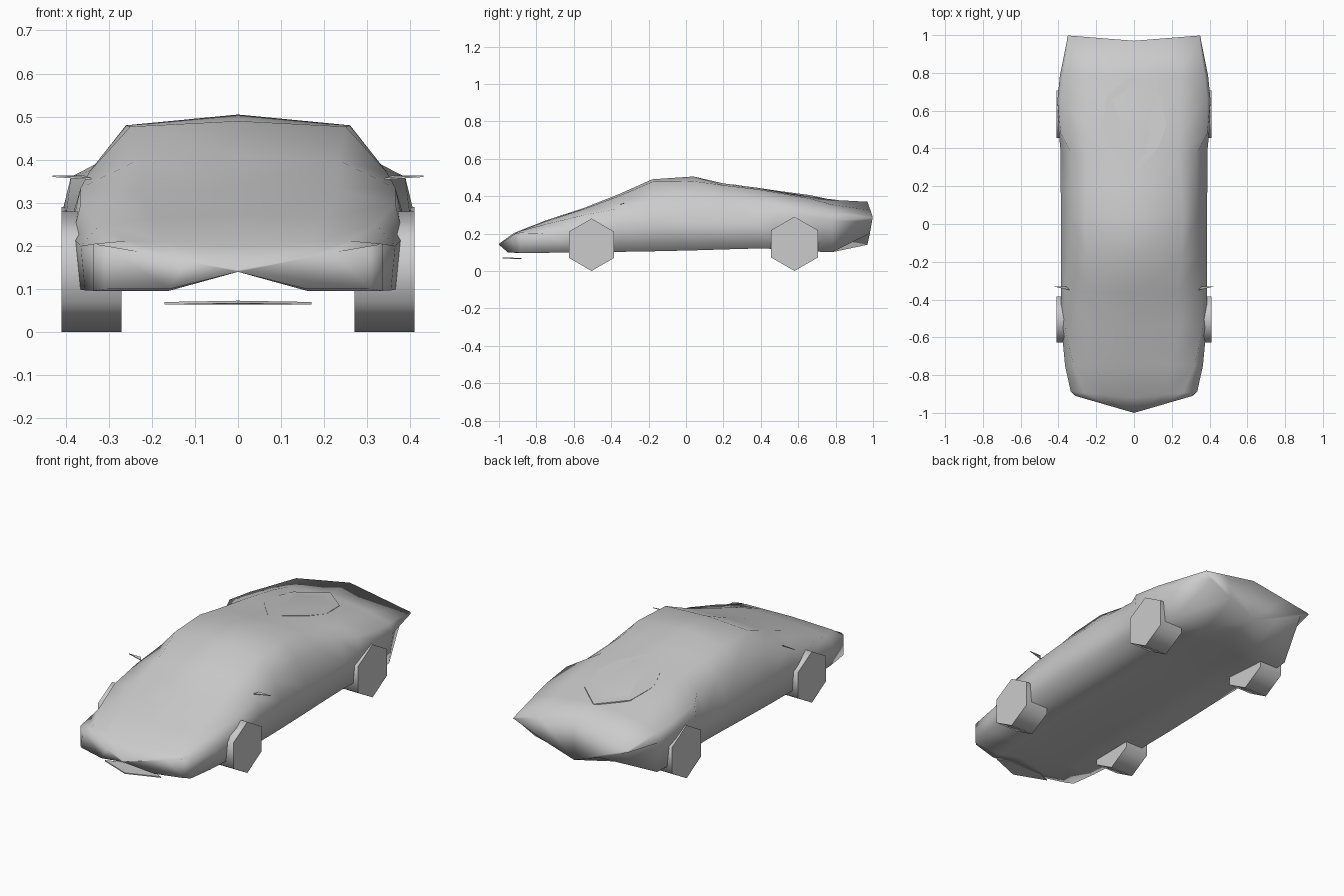
import bpy
import bmesh
import math
from mathutils import Vector

default_cube = bpy.data.objects.get("Cube")
if default_cube:
    bpy.data.objects.remove(default_cube, do_unlink=True)

# One painted grey for the whole car
paint = bpy.data.materials.new("light grey paint")
paint.use_nodes = True
grey = (0.6, 0.6, 0.6, 1)
paint.diffuse_color = grey
paint.node_tree.nodes["Principled BSDF"].inputs["Base Color"].default_value = grey


def finish(bm, name, angle, mirrored=False):
    """Turn a bmesh into a shaded object, optionally mirrored across x."""
    bmesh.ops.recalc_face_normals(bm, faces=bm.faces)
    mesh = bpy.data.meshes.new(name)
    bm.to_mesh(mesh)
    bm.free()
    mesh.materials.append(paint)
    obj = bpy.data.objects.new(name, mesh)
    bpy.context.collection.objects.link(obj)
    bpy.ops.object.select_all(action="DESELECT")
    obj.select_set(True)
    bpy.context.view_layer.objects.active = obj
    if mirrored:
        mirror = obj.modifiers.new("mirror", "MIRROR")
        mirror.use_clip = True
        bpy.ops.object.modifier_apply(modifier=mirror.name)
    bpy.ops.object.shade_smooth_by_angle(angle=math.radians(angle))
    return obj


def plate(name, outline, thickness=0.006, mirrored=False):
    """Thin slab from a ring of points, thickened downwards."""
    bm = bmesh.new()
    top = [bm.verts.new(p) for p in outline]
    bottom = [bm.verts.new(Vector(p) - Vector((0, 0, thickness))) for p in outline]
    bm.faces.new(top)
    bm.faces.new(bottom)
    for i in range(len(top)):
        j = (i + 1) % len(top)
        bm.faces.new((top[i], top[j], bottom[j], bottom[i]))
    return finish(bm, name, 30, mirrored)


# Body stations from nose to tail: y, sweep of y with x, centre height,
# then x and z of the roof edge, shoulder, waist and sill
stations = [
    (-1, .29, .145, .12, .165, .22, .185, .305, .2, .31, .1),
    (-.92, .1, .203, .16, .208, .26, .212, .335, .205, .335, .096),
    (-.75, 0, .27, .2, .265, .32, .25, .365, .2, .355, .097),
    (-.55, 0, .335, .23, .33, .365, .298, .384, .22, .372, .1),
    (-.36, 0, .41, .23, .4, .365, .335, .387, .24, .376, .102),
    (-.18, 0, .49, .25, .477, .345, .372, .387, .26, .378, .105),
    (.04, 0, .505, .26, .48, .335, .385, .387, .26, .378, .11),
    (.2, 0, .468, .25, .458, .335, .385, .388, .26, .378, .115),
    (.38, 0, .445, .24, .437, .335, .378, .388, .26, .38, .12),
    (.48, 0, .43, .24, .42, .388, .36, .398, .28, .382, .118),
    (.66, 0, .406, .24, .388, .388, .335, .405, .29, .385, .105),
    (.78, 0, .38, .24, .355, .375, .318, .393, .27, .37, .1),
    (.97, .08, .37, .2, .325, .345, .292, .35, .285, .3, .262),
]

# Half body lofted through the stations; the floor rises to a centre ridge
bm = bmesh.new()
rings = []
for y, sweep, crown, *side in stations:
    points = [(0, crown)] + list(zip(side[::2], side[1::2]))
    points += [(.16, min(side[-1], .2)), (0, .14)]
    rings.append([bm.verts.new((x, y + sweep * x, z)) for x, z in points])
for front, back in zip(rings, rings[1:]):
    for i in range(len(front) - 1):
        bm.faces.new((front[i], front[i + 1], back[i + 1], back[i]))
for end in (rings[0], rings[-1]):
    bm.faces.new(end)
finish(bm, "body", 180, mirrored=True)


# Six sided wheels, with a corner at the ground
def wheel(name, side, y, radius):
    bm = bmesh.new()
    bmesh.ops.create_cone(bm, cap_ends=True, segments=6, radius1=radius,
                          radius2=radius, depth=.14)
    for v in bm.verts:
        a, b, c = v.co
        v.co = (side * .34 + c, y + a, radius + b)
    finish(bm, name, 70)


for side, label in ((1, "left"), (-1, "right")):
    wheel("front_wheel_" + label, side, -.505, .14)
    wheel("rear_wheel_" + label, side, .58, .145)

# Engine cover, nearly flush with the rear deck
half = [(.13, .41, .438), (.17, .52, .416), (.14, .68, .394)]
other = [(-x, y, z) for x, y, z in reversed(half)]
plate("engine_cover", [(0, .26, .462)] + half + [(0, .8, .381)] + other)

# Front lip below the nose
plate("front_lip", [(0, -.98, .073), (.17, -.91, .07), (.1, -.88, .07),
                    (-.1, -.88, .07), (-.17, -.91, .07)])

# Blade shaped door mirrors
plate("door_mirrors", [(.34, -.35, .358), (.43, -.33, .364),
                       (.36, -.33, .364)], .004, mirrored=True)
